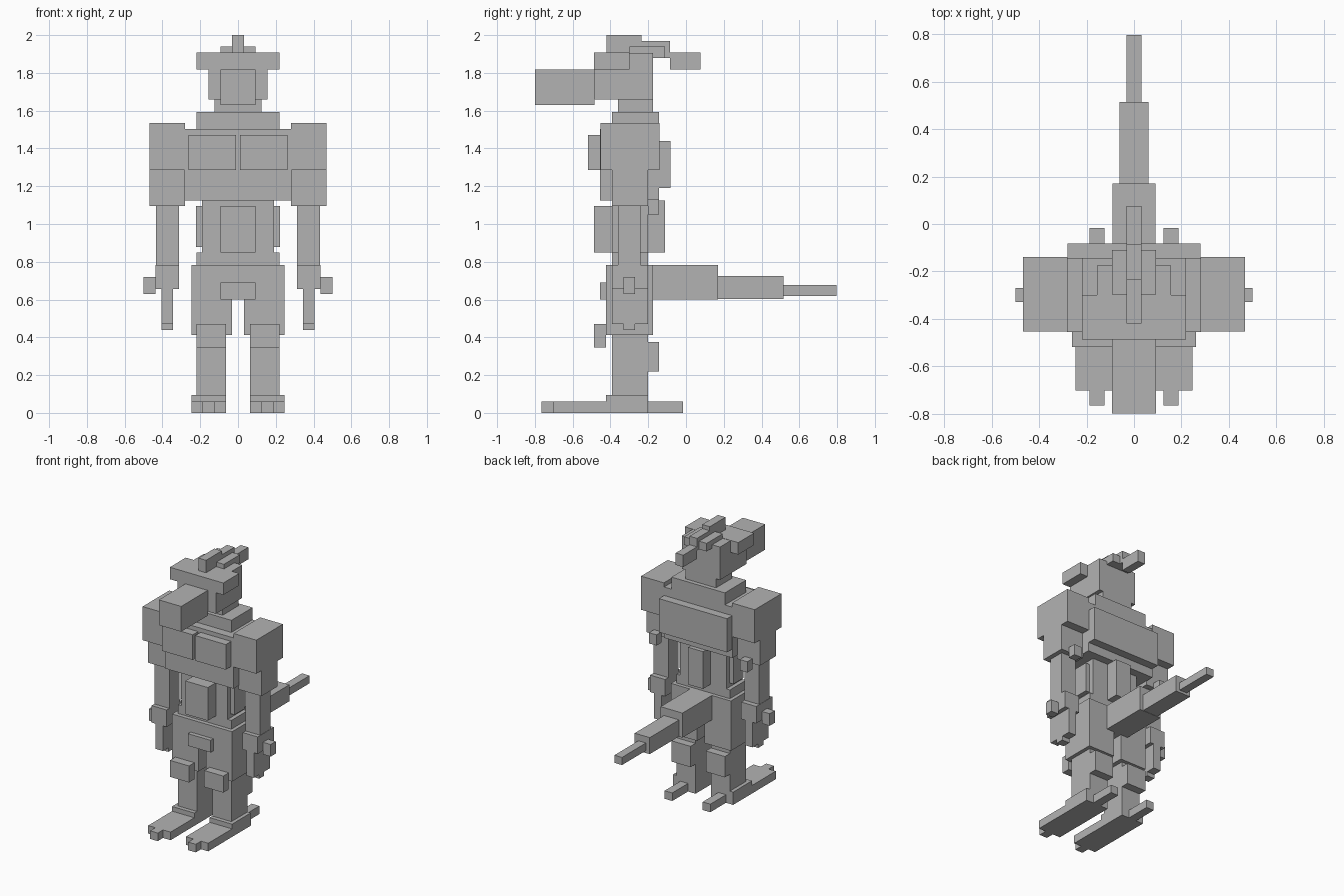
import bpy

grey = bpy.data.materials.new("stone grey")
grey.diffuse_color = (0.45, 0.45, 0.45, 1)


def box(name, x, y, z):
    """Axis-aligned block given its x, y and z ranges."""
    centre = [(r[0] + r[1]) / 2 for r in (x, y, z)]
    bpy.ops.mesh.primitive_cube_add(size=1, location=centre)
    ob = bpy.context.object
    ob.name = name
    ob.scale = [r[1] - r[0] for r in (x, y, z)]
    bpy.ops.object.transform_apply(location=False, rotation=False, scale=True)
    ob.data.materials.append(grey)


def mid(name, half, y, z):
    """Block centred on x = 0."""
    box(name, (-half, half), y, z)


def pair(name, x, y, z):
    """Mirrored left and right blocks."""
    box(name + "_right", x, y, z)
    box(name + "_left", (-x[1], -x[0]), y, z)


# Head, snout and brow
mid("neck", 0.125, (-0.36, -0.175), (1.59, 1.66))
mid("head", 0.157, (-0.485, -0.175), (1.66, 1.905))
mid("brow", 0.22, (-0.487, -0.30), (1.818, 1.907))
mid("snout", 0.092, (-0.80, -0.485), (1.63, 1.818))

# Stepped crest with side feathers
mid("crest_front", 0.031, (-0.42, -0.235), (1.905, 2.0))
mid("crest_middle", 0.031, (-0.235, -0.085), (1.88, 1.97))
mid("crest_tip", 0.031, (-0.085, 0.077), (1.818, 1.907))
pair("crest_feather", (0.031, 0.093), (-0.298, -0.11), (1.88, 1.94))

# Torso
mid("collar", 0.22, (-0.392, -0.143), (1.50, 1.593))
mid("chest", 0.282, (-0.455, -0.143), (1.125, 1.503))
pair("chest_plate", (0.01, 0.262), (-0.518, -0.455), (1.285, 1.472))
mid("upper_back_plate", 0.28, (-0.143, -0.082), (1.19, 1.44))
mid("waist", 0.19, (-0.392, -0.202), (0.848, 1.125))
mid("belly_plate", 0.093, (-0.487, -0.392), (0.848, 1.095))
mid("lower_back_plate", 0.062, (-0.202, -0.112), (0.848, 1.125))
pair("flank_plate", (0.19, 0.223), (-0.36, -0.24), (0.878, 1.095))
mid("hips", 0.22, (-0.392, -0.202), (0.783, 0.848))
mid("pelvis", 0.031, (-0.423, -0.175), (0.60, 0.783))
mid("belt_plate", 0.093, (-0.455, -0.423), (0.60, 0.69))

# Tapering tail
mid("tail_base", 0.09, (-0.175, 0.17), (0.60, 0.783))
mid("tail_middle", 0.062, (0.17, 0.515), (0.602, 0.725))
mid("tail_tip", 0.031, (0.515, 0.797), (0.62, 0.677))

# Arms and hands
pair("shoulder", (0.28, 0.468), (-0.453, -0.14), (1.285, 1.535))
pair("upper_arm", (0.28, 0.468), (-0.392, -0.202), (1.095, 1.285))
pair("elbow_spur", (0.343, 0.405), (-0.202, -0.143), (1.05, 1.13))
pair("forearm", (0.313, 0.435), (-0.36, -0.24), (0.783, 1.095))
pair("hand", (0.313, 0.437), (-0.392, -0.202), (0.657, 0.783))
pair("fingers", (0.343, 0.405), (-0.392, -0.202), (0.47, 0.657))
pair("middle_fingertip", (0.343, 0.405), (-0.33, -0.27), (0.44, 0.47))
pair("thumb", (0.437, 0.50), (-0.33, -0.27), (0.63, 0.72))

# Legs and feet
pair("thigh", (0.031, 0.247), (-0.423, -0.175), (0.412, 0.783))
pair("knee_plate", (0.063, 0.22), (-0.487, -0.423), (0.347, 0.47))
pair("shin", (0.063, 0.22), (-0.392, -0.202), (0.093, 0.412))
pair("calf_spur", (0.063, 0.22), (-0.202, -0.143), (0.22, 0.375))
pair("ankle", (0.063, 0.247), (-0.423, -0.202), (0.06, 0.095))
pair("foot", (0.063, 0.247), (-0.703, -0.202), (0, 0.06))
pair("toe", (0.125, 0.188), (-0.765, -0.703), (0, 0.06))
pair("heel_claw", (0.125, 0.188), (-0.202, -0.017), (0, 0.06))
